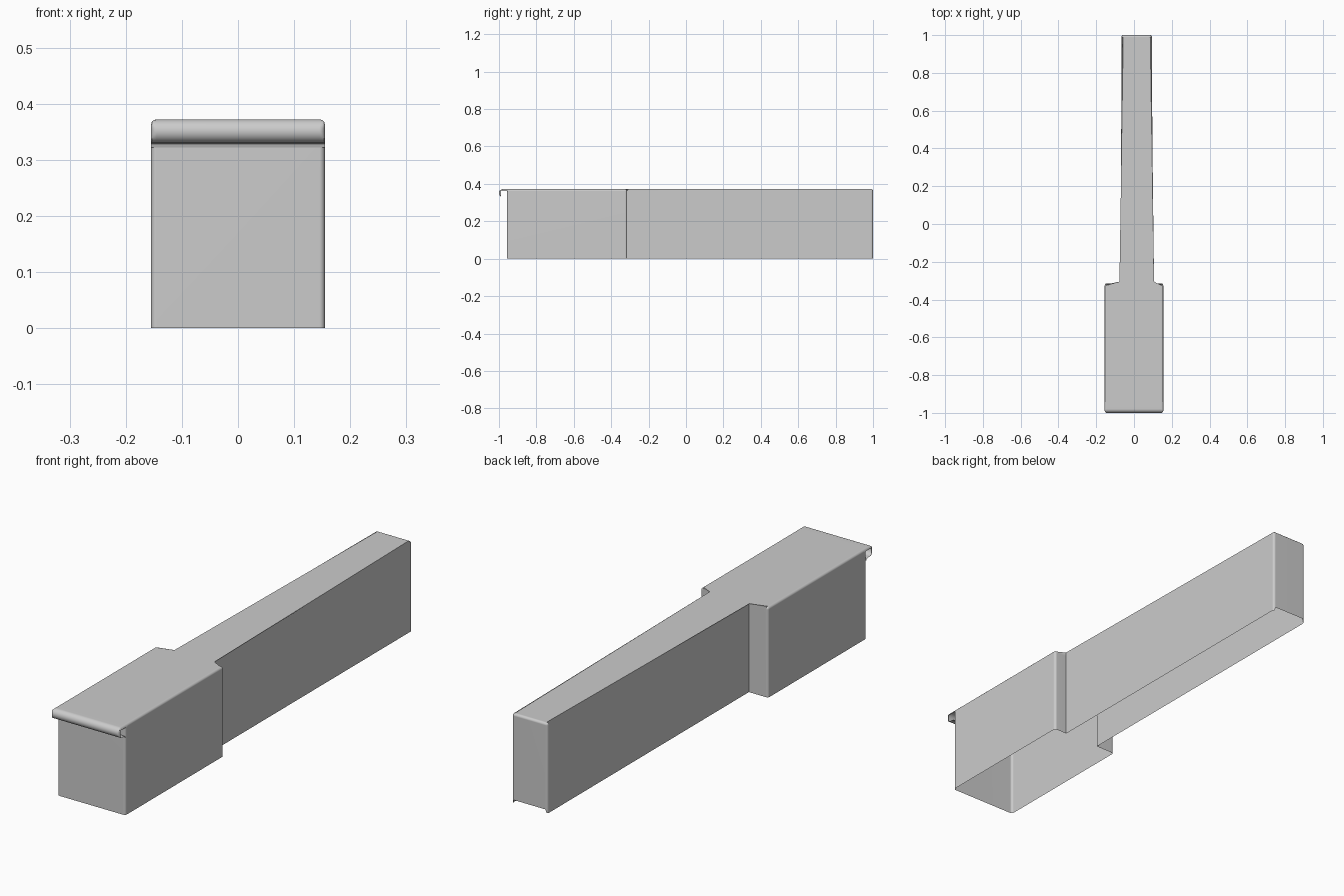
import bpy, bmesh, math

if "Cube" in bpy.data.objects:
    bpy.data.objects.remove(bpy.data.objects["Cube"])

TOP, FRONT, BACK, HALF = 0.372, -0.957, 1.0, 0.155
STEP, NARROW_L, NARROW_R = -0.315, -0.067, 0.096
R = 0.01


def finish(name, bm):
    me = bpy.data.meshes.new(name)
    bm.to_mesh(me)
    bm.free()
    ob = bpy.data.objects.new(name, me)
    bpy.context.collection.objects.link(ob)
    bpy.ops.object.select_all(action='DESELECT')
    ob.select_set(True)
    bpy.context.view_layer.objects.active = ob
    bpy.ops.object.shade_smooth_by_angle(angle=math.radians(40))
    mod = ob.modifiers.new("flat_shading", 'WEIGHTED_NORMAL')
    mod.keep_sharp = True
    return ob


# Hollow cover: thin walls and top, open underneath
outline = [(-HALF, FRONT), (HALF, FRONT), (HALF, STEP), (NARROW_R, STEP),
           (NARROW_R, BACK), (NARROW_L, BACK), (NARROW_L, STEP), (-HALF, STEP)]
inner_corners = (3, 6)
bm = bmesh.new()
low = [bm.verts.new((x, y, 0)) for x, y in outline]
high = [bm.verts.new((x, y, TOP)) for x, y in outline]
n = len(outline)
bm.faces.new(high)
for i in range(n):
    j = (i + 1) % n
    bm.faces.new((low[i], low[j], high[j], high[i]))
rounded = [bm.edges.get((low[i], high[i])) for i in range(n) if i not in inner_corners]
rounded += [bm.edges.get((high[i], high[(i + 1) % n])) for i in range(n)]
bmesh.ops.bevel(bm, geom=rounded, offset=R, segments=3, profile=0.5, affect='EDGES')
# Back wall stops slightly above the side walls
for v in bm.verts:
    if v.co.z < 0.001 and v.co.y > BACK - 0.0005:
        v.co.z = 0.015
finish("hollow_cover", bm)

# Rolled lip along the front top edge
r = 0.021
profile = [(FRONT + 0.014, TOP), (FRONT, TOP)]
for k in range(13):
    a = math.pi / 2 + math.pi * k / 12
    profile.append((-1 + r + r * math.cos(a), TOP - r + r * math.sin(a)))
profile += [(FRONT - 0.008, TOP - 2 * r), (FRONT - 0.002, TOP - 2 * r - 0.002),
            (FRONT, TOP - 2 * r - 0.008)]
ends = [(HALF, 0.01), (HALF - 0.0013, 0.005), (HALF - 0.005, 0.0013), (HALF - 0.01, 0)]
stations = [(-x, d) for x, d in ends] + ends[::-1]
bm = bmesh.new()
rows = [[bm.verts.new((x, max(y, -1 + d), min(z, TOP - d))) for y, z in profile]
        for x, d in stations]
for a, b in zip(rows, rows[1:]):
    for i in range(len(profile) - 1):
        bm.faces.new((a[i], a[i + 1], b[i + 1], b[i]))
finish("rolled_lip", bm)
